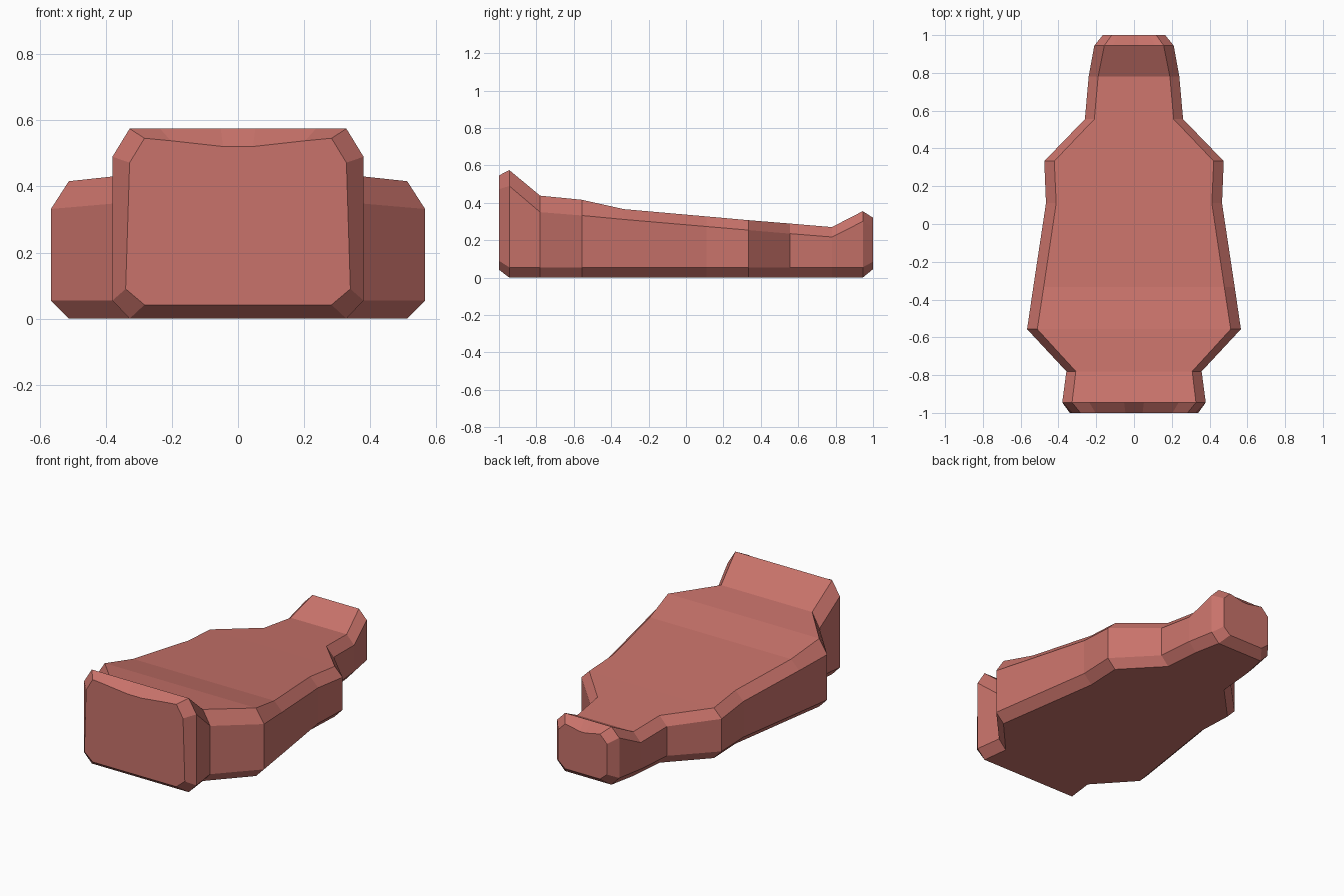
import bpy, bmesh

# Cross-sections front to back:
# y, side half-width, top/bottom half-width, bottom z, lower side z, upper side z, top z, centre dip
SECTIONS = [
    (-1.000, 0.340, 0.283, 0.042, 0.090, 0.472, 0.546, 0.025),
    (-0.945, 0.380, 0.328, 0.000, 0.055, 0.490, 0.575, 0),
    (-0.780, 0.358, 0.308, 0.000, 0.055, 0.350, 0.438, 0),
    (-0.557, 0.566, 0.512, 0.000, 0.055, 0.332, 0.416, 0),
    (-0.333, 0.533, 0.478, 0.000, 0.055, 0.311, 0.366, 0),
    (0.110, 0.466, 0.412, 0.000, 0.055, 0.273, 0.327, 0),
    (0.333, 0.475, 0.422, 0.000, 0.055, 0.254, 0.307, 0),
    (0.555, 0.260, 0.210, 0.000, 0.055, 0.235, 0.289, 0),
    (0.780, 0.240, 0.190, 0.000, 0.055, 0.217, 0.270, 0),
    (0.945, 0.210, 0.157, 0.000, 0.055, 0.300, 0.355, 0),
    (1.000, 0.165, 0.118, 0.045, 0.085, 0.272, 0.320, 0.020),
]


def ring(bm, y, side, inner, z0, z1, z2, z3, dip):
    """Chamfered cross-section with a slightly dished top."""
    half = [(inner, z0), (side, z1), (side, z2), (inner, z3),
            (inner * 0.72, z3 - dip * 0.3), (inner * 0.16, z3 - dip)]
    if y == SECTIONS[0][0]:
        half[2] = (side - 0.012, z2)
    pts = half + [(-x, z) for x, z in reversed(half)]
    return [bm.verts.new((x, y, z)) for x, z in pts]


# Lofted body
bm = bmesh.new()
rings = [ring(bm, *s) for s in SECTIONS]
n = len(rings[0])
for a, b in zip(rings, rings[1:]):
    for i in range(n):
        j = (i + 1) % n
        bm.faces.new((a[i], a[j], b[j], b[i]))
# End caps
bm.faces.new(rings[0])
bm.faces.new(rings[-1][::-1])
bmesh.ops.recalc_face_normals(bm, faces=bm.faces)

mesh = bpy.data.meshes.new("body")
bm.to_mesh(mesh)
bm.free()
body = bpy.data.objects.new("body", mesh)
bpy.context.collection.objects.link(body)

# Red paint
red = bpy.data.materials.new("red")
red.diffuse_color = (0.58, 0.17, 0.145, 1)
mesh.materials.append(red)
